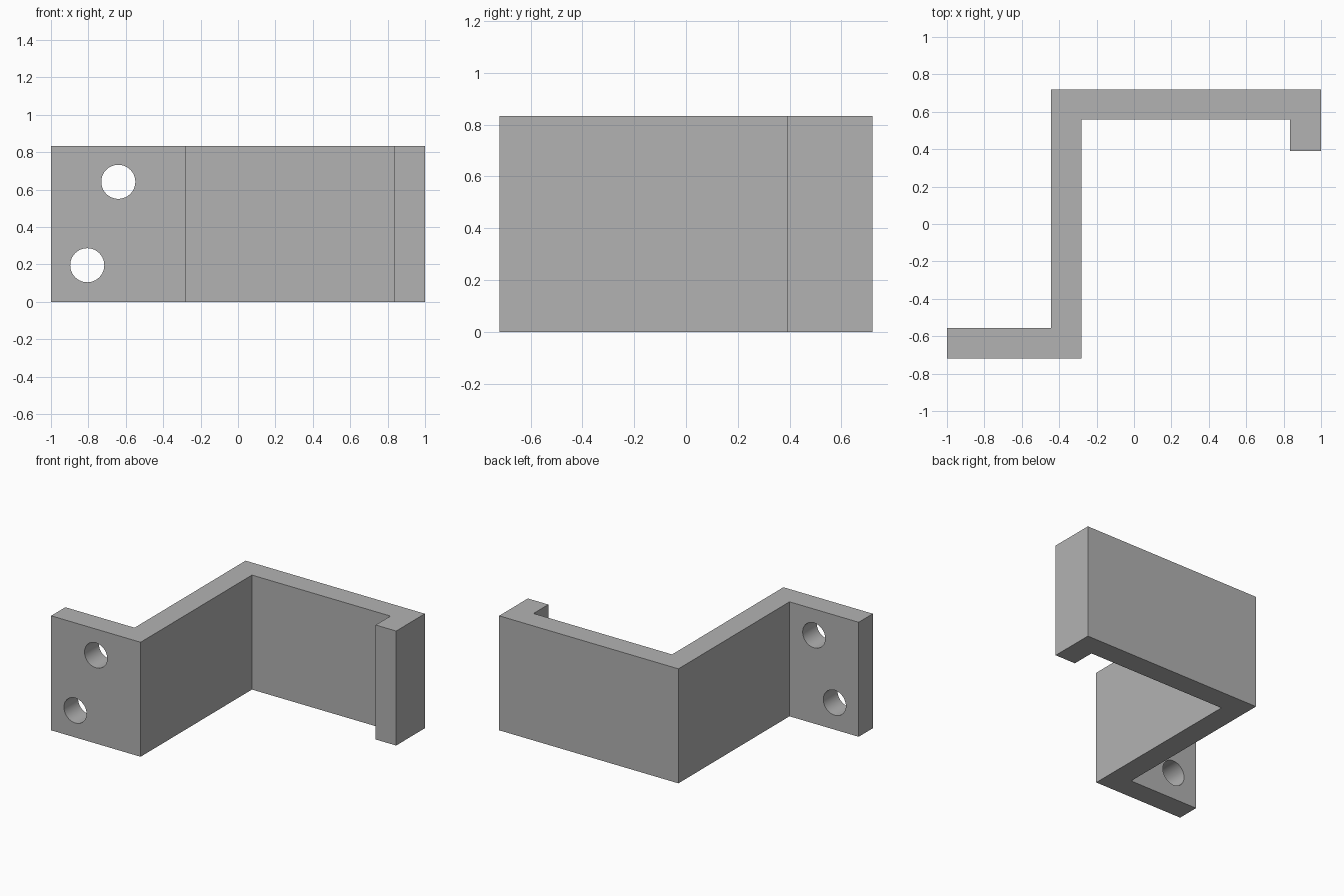
import bpy
import bmesh
import math

HEIGHT = 0.833
HOLE_RADIUS = 0.091

cube = bpy.data.objects.get("Cube")
if cube:
    bpy.data.objects.remove(cube, do_unlink=True)

grey = bpy.data.materials.new("plain grey")
grey.use_nodes = True
colour = (0.448, 0.448, 0.448, 1)
grey.diffuse_color = colour
grey.node_tree.nodes["Principled BSDF"].inputs["Base Color"].default_value = colour

# Bracket: stepped strip profile extruded upward
profile = [
    (-1, -0.72), (-0.28, -0.72), (-0.28, 0.56), (0.835, 0.56),
    (0.835, 0.39), (1, 0.39), (1, 0.72), (-0.443, 0.72),
    (-0.443, -0.557), (-1, -0.557),
]
bm = bmesh.new()
base = bm.faces.new([bm.verts.new((x, y, 0)) for x, y in profile])
top = bmesh.ops.extrude_face_region(bm, geom=[base])["geom"]
bmesh.ops.translate(bm, vec=(0, 0, HEIGHT),
                    verts=[v for v in top if isinstance(v, bmesh.types.BMVert)])
bmesh.ops.recalc_face_normals(bm, faces=bm.faces)
mesh = bpy.data.meshes.new("bracket")
bm.to_mesh(mesh)
bm.free()
mesh.materials.append(grey)
bracket = bpy.data.objects.new("bracket", mesh)
bpy.context.collection.objects.link(bracket)

# Two screw holes through the mounting flange
cutters = []
for name, x, z in (("upper", -0.64, 0.642), ("lower", -0.806, 0.196)):
    bpy.ops.mesh.primitive_cylinder_add(
        vertices=64, radius=HOLE_RADIUS, depth=0.4,
        location=(x, -0.64, z), rotation=(math.pi / 2, 0, 0))
    cutter = bpy.context.object
    cutter.name = name + "_hole_cutter"
    cutter.data.materials.append(grey)
    cutter.hide_render = True
    cutters.append(cutter)
    cut = bracket.modifiers.new(name + " hole", "BOOLEAN")
    cut.operation = "DIFFERENCE"
    cut.solver = "EXACT"
    cut.object = cutter

# Apply the cuts, then drop the helpers
bpy.ops.object.select_all(action="DESELECT")
bracket.select_set(True)
bpy.context.view_layer.objects.active = bracket
for cut in list(bracket.modifiers):
    bpy.ops.object.modifier_apply(modifier=cut.name)
for cutter in cutters:
    bpy.data.objects.remove(cutter, do_unlink=True)

# Round hole walls, crisp bracket edges
bpy.ops.object.shade_smooth_by_angle(angle=math.radians(30))
